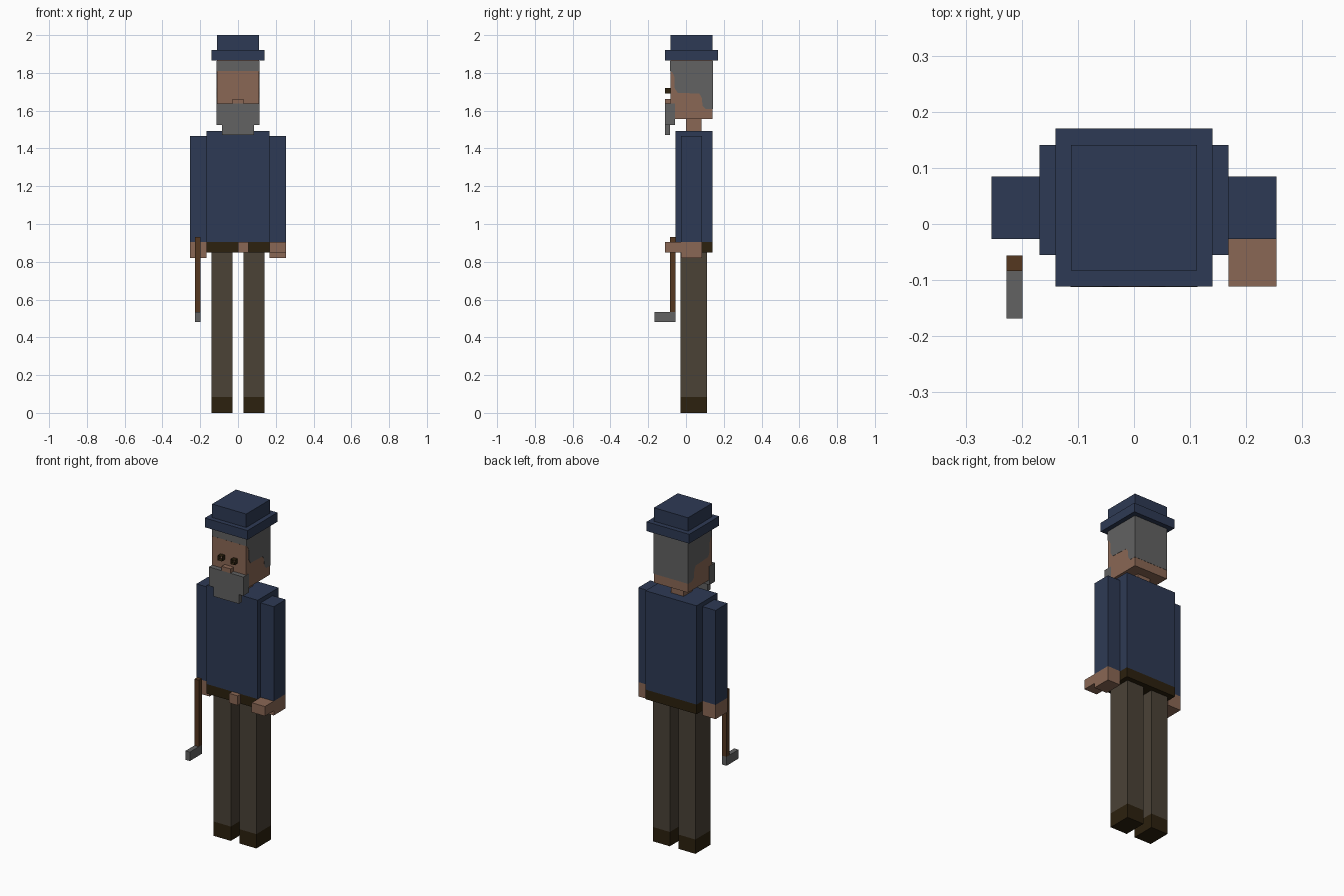
import bpy
import bmesh

cube = bpy.data.objects.get("Cube")
if cube:
    bpy.data.objects.remove(cube, do_unlink=True)


def material(name, rgb):
    m = bpy.data.materials.new(name)
    m.use_nodes = True
    color = (*rgb, 1)
    m.diffuse_color = color
    bsdf = m.node_tree.nodes["Principled BSDF"]
    bsdf.inputs["Base Color"].default_value = color
    bsdf.inputs["Roughness"].default_value = 0.9
    return m


NAVY = material("navy cloth", (0.027, 0.042, 0.089))
SKIN = material("skin", (0.254, 0.136, 0.089))
GRAY = material("gray hair and steel", (0.122, 0.122, 0.122))
TROUSER = material("trouser brown", (0.069, 0.054, 0.037))
DARK = material("dark leather", (0.025, 0.015, 0.0044))
WOOD = material("cane wood", (0.089, 0.039, 0.0144))


def add_object(name, bm, mat):
    bmesh.ops.recalc_face_normals(bm, faces=bm.faces)
    mesh = bpy.data.meshes.new(name)
    bm.to_mesh(mesh)
    bm.free()
    mesh.materials.append(mat)
    obj = bpy.data.objects.new(name, mesh)
    bpy.context.collection.objects.link(obj)
    return obj


def box(name, mat, x, y, z, open_front=False):
    """Box from (min, max) ranges; open_front leaves a tube along y."""
    bm = bmesh.new()
    bmesh.ops.create_cube(bm, size=1)
    for v in bm.verts:
        v.co = [r[0] if c < 0 else r[1] for c, r in zip(v.co, (x, y, z))]
    if open_front:
        caps = [f for f in bm.faces if abs(f.normal.y) > 0.9]
        bmesh.ops.delete(bm, geom=caps, context="FACES_ONLY")
    return add_object(name, bm, mat)


def prism(name, mat, half_width, profile):
    """Side profile of (y, z) points extruded across x."""
    bm = bmesh.new()
    face = bm.faces.new([bm.verts.new((-half_width, y, z)) for y, z in profile])
    new = bmesh.ops.extrude_face_region(bm, geom=[face])["geom"]
    verts = [g for g in new if isinstance(g, bmesh.types.BMVert)]
    bmesh.ops.translate(bm, verts=verts, vec=(2 * half_width, 0, 0))
    return add_object(name, bm, mat)


# Hat and head
box("hat_crown", NAVY, (-.112, .112), (-.083, .141), (1.92, 2.0))
box("hat_brim", NAVY, (-.14, .14), (-.111, .17), (1.865, 1.92))
box("head", SKIN, (-.112, .112), (-.083, .141), (1.555, 1.865))
box("neck", SKIN, (-.042, .042), (0, .083), (1.48, 1.56))
prism("hair", GRAY, .1132, [
    (-.0842, 1.864), (-.0842, 1.81), (-.07, 1.80), (-.06, 1.775),
    (-.06, 1.72), (-.045, 1.695), (.07, 1.69), (.083, 1.67),
    (.088, 1.625), (.105, 1.608), (.1422, 1.608), (.1422, 1.864)])

# Face
box("beard", GRAY, (-.113, .113), (-.112, -.057), (1.525, 1.637))
box("beard_tip", GRAY, (-.084, .084), (-.112, -.084), (1.47, 1.525))
box("nose", SKIN, (-.029, .029), (-.112, -.083), (1.637, 1.663))

# Torso
box("jacket", NAVY, (-.168, .168), (-.055, .141), (.905, 1.492))
box("belt", DARK, (-.168, .168), (-.055, .141), (.848, .905))
box("belt_buckle", SKIN, (0, .056), (-.083, -.055), (.848, .905))

# Paired parts
for side, s in (("left", 1), ("right", -1)):
    def span(a, b):
        return tuple(sorted((s * a, s * b)))
    box(side + "_eye_rim", DARK, span(.028, .056), (-.112, -.083), (1.692, 1.72), True)
    box(side + "_sleeve", NAVY, span(.168, .254), (-.027, .085), (.905, 1.466))
    box(side + "_hand", SKIN, span(.168, .254), (-.027, .085), (.82, .905))
    box(side + "_leg", TROUSER, span(.028, .14), (-.028, .112), (.085, .85))
    box(side + "_shoe", DARK, span(.028, .14), (-.028, .112), (0, .085))
box("left_fingers", SKIN, (.168, .254), (-.111, -.027), (.848, .905))

# Cane
box("cane_shaft", WOOD, (-.227, -.199), (-.084, -.056), (.535, .93))
box("cane_head", GRAY, (-.227, -.199), (-.168, -.056), (.482, .535))
